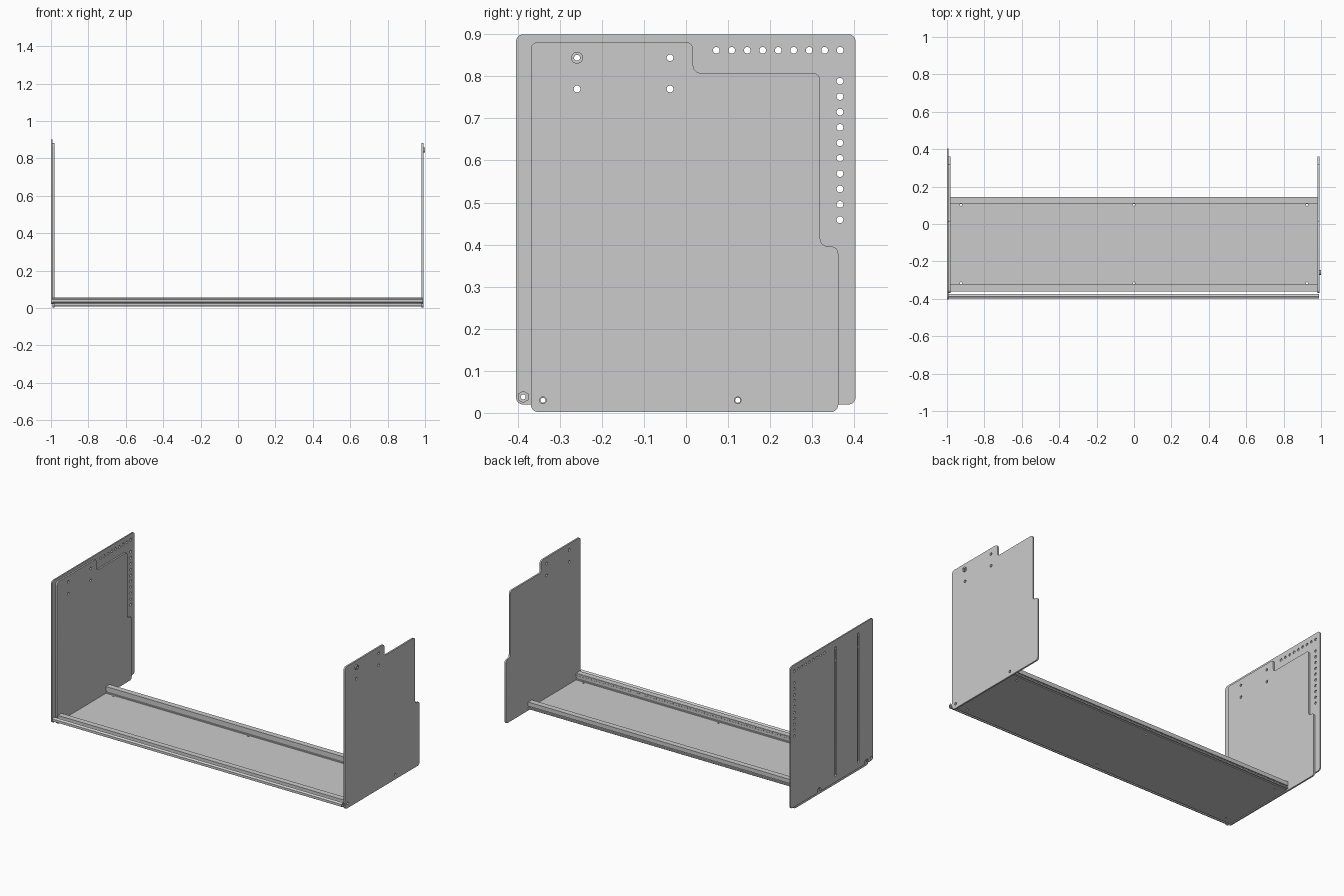
import bpy, math
from mathutils import Matrix, Vector

if "Cube" in bpy.data.objects:
    bpy.data.objects.remove(bpy.data.objects["Cube"])

# Axis maps: profile (a, b, depth) -> world axes
SIDE = Matrix(((0, 0, 1), (1, 0, 0), (0, 1, 0))).to_4x4()    # a=y, b=z, depth=x
FLAT = Matrix.Identity(4)                                    # a=x, b=y, depth=z
FACE = Matrix(((1, 0, 0), (0, 0, -1), (0, 1, 0))).to_4x4()   # a=x, b=z, depth=-y


def slab(name, loops, lo, hi, axes):
    """Extrude closed loops (first is the outline, the rest are holes) from lo to hi."""
    cu = bpy.data.curves.new(name, 'CURVE')
    cu.dimensions = '2D'
    cu.fill_mode = 'BOTH'
    cu.extrude = (hi - lo) / 2
    for loop in loops:
        sp = cu.splines.new('POLY')
        sp.points.add(len(loop) - 1)
        for p, co in zip(sp.points, loop):
            p.co = (co[0], co[1], 0, 1)
        sp.use_cyclic_u = True
    ob = bpy.data.objects.new(name, cu)
    bpy.context.collection.objects.link(ob)
    ob.matrix_world = axes @ Matrix.Translation((0, 0, (lo + hi) / 2))
    bpy.ops.object.select_all(action='DESELECT')
    ob.select_set(True)
    bpy.context.view_layer.objects.active = ob
    bpy.ops.object.convert(target='MESH')
    ob = bpy.context.object
    ob.name = name
    bpy.ops.object.shade_smooth_by_angle(angle=math.radians(30))
    return ob


def circle(a, b, r, n=20, start=0):
    return [(a + r * math.cos(start + 2 * math.pi * i / n),
             b + r * math.sin(start + 2 * math.pi * i / n)) for i in range(n)]


def rounded(corners, r, n=6):
    """Round the right-angle corners of an outline; a corner may carry its own radius."""
    out = []
    for i, c in enumerate(corners):
        p = Vector(c[:2])
        rad = c[2] if len(c) > 2 else r
        d1 = (Vector(corners[i - 1][:2]) - p).normalized()
        d2 = (Vector(corners[(i + 1) % len(corners)][:2]) - p).normalized()
        mid = p + rad * (d1 + d2)
        for k in range(n + 1):
            t = math.pi / 2 * k / n
            out.append(tuple(mid - rad * (d2 * math.cos(t) + d1 * math.sin(t))))
    return out


RAILS = (-0.34, 0.123)
RAIL_Z = 0.03
ROD = (-0.387, 0.038)
SLOTS = (-0.259, -0.038)
R = 0.008

# Stepped inner side panels, left and right
stepped = rounded([(-0.369, 0.002), (0.362, 0.002), (0.362, 0.396), (0.319, 0.396),
                   (0.319, 0.808), (0.017, 0.808), (0.017, 0.882), (-0.369, 0.882)], 0.018)
panel_holes = [circle(y, z, R) for y in SLOTS for z in (0.77, 0.844)]
panel_holes += [circle(y, RAIL_Z, R) for y in RAILS]
for name, lo in (("left_inner_panel", -0.992), ("right_panel", 0.982)):
    slab(name, [stepped] + panel_holes, lo, lo + 0.010, SIDE)

# Tall outer panel on the left, with notches under the rail screws
outline = [(-0.404, 0.02)]
for y in RAILS:
    outline += [(y - 0.015, 0.02, 0.003), (y - 0.015, 0.046, 0.013),
                (y + 0.015, 0.046, 0.013), (y + 0.015, 0.02, 0.003)]
outline += [(0.403, 0.02), (0.403, 0.9), (-0.404, 0.9)]
outer_holes = [circle(ROD[0], ROD[1], R)]
outer_holes += [circle(0.072 + i * 0.0368, 0.862, R) for i in range(9)]
outer_holes += [circle(0.366, 0.459 + i * 0.0366, R) for i in range(10)]
for y in SLOTS:
    outer_holes.append(rounded([(y - 0.009, 0.055), (y + 0.009, 0.055),
                                (y + 0.009, 0.86), (y - 0.009, 0.86)], 0.0085))
slab("left_outer_panel", [rounded(outline, 0.017)] + outer_holes, -1.0, -0.992, SIDE)

# Extruded rails with grooves and a screw bore (u runs outward from the bore)
profile = [(-0.0145, 0.013), (0.0205, 0.013), (0.0205, 0.021), (0.0135, 0.021),
           (0.0135, 0.030), (0.0205, 0.030), (0.0205, 0.055), (-0.0145, 0.055),
           (-0.0145, 0.030), (-0.009, 0.030), (-0.009, 0.020), (-0.0145, 0.020)]
for name, y, s in (("front_rail", RAILS[0], -1), ("back_rail", RAILS[1], 1)):
    slab(name, [[(y + s * u, z) for u, z in profile], circle(y, RAIL_Z, 0.006)],
         -0.982, 0.982, SIDE)

# Perforated strip on the inner face of the front rail
strip = [(-0.98, 0.036), (0.98, 0.036), (0.98, 0.053), (-0.98, 0.053)]
slab("perforated_strip",
     [strip] + [circle(-0.97 + i * 0.0194, 0.0445, 0.005, 10) for i in range(101)],
     0.3235, 0.3255, FACE)

# Bottom plate with mounting holes
plate = [(-0.982, -0.352), (0.982, -0.352), (0.982, 0.135), (-0.982, 0.135)]
slab("bottom_plate",
     [plate] + [circle(x, y, 0.006) for x in (-0.925, 0, 0.925) for y in (-0.317, 0.102)],
     0.007, 0.0128, FLAT)

# Hollow hexagonal front bar
slab("front_bar", [circle(ROD[0], ROD[1], 0.0145, 6, math.pi / 6),
                   circle(ROD[0], ROD[1], 0.006)], -0.992, 0.99, SIDE)

# Bushing on the outside of the right panel
slab("right_bushing", [circle(SLOTS[0], 0.844, 0.014, 24), circle(SLOTS[0], 0.844, 0.007)],
     0.992, 1.0, SIDE)
